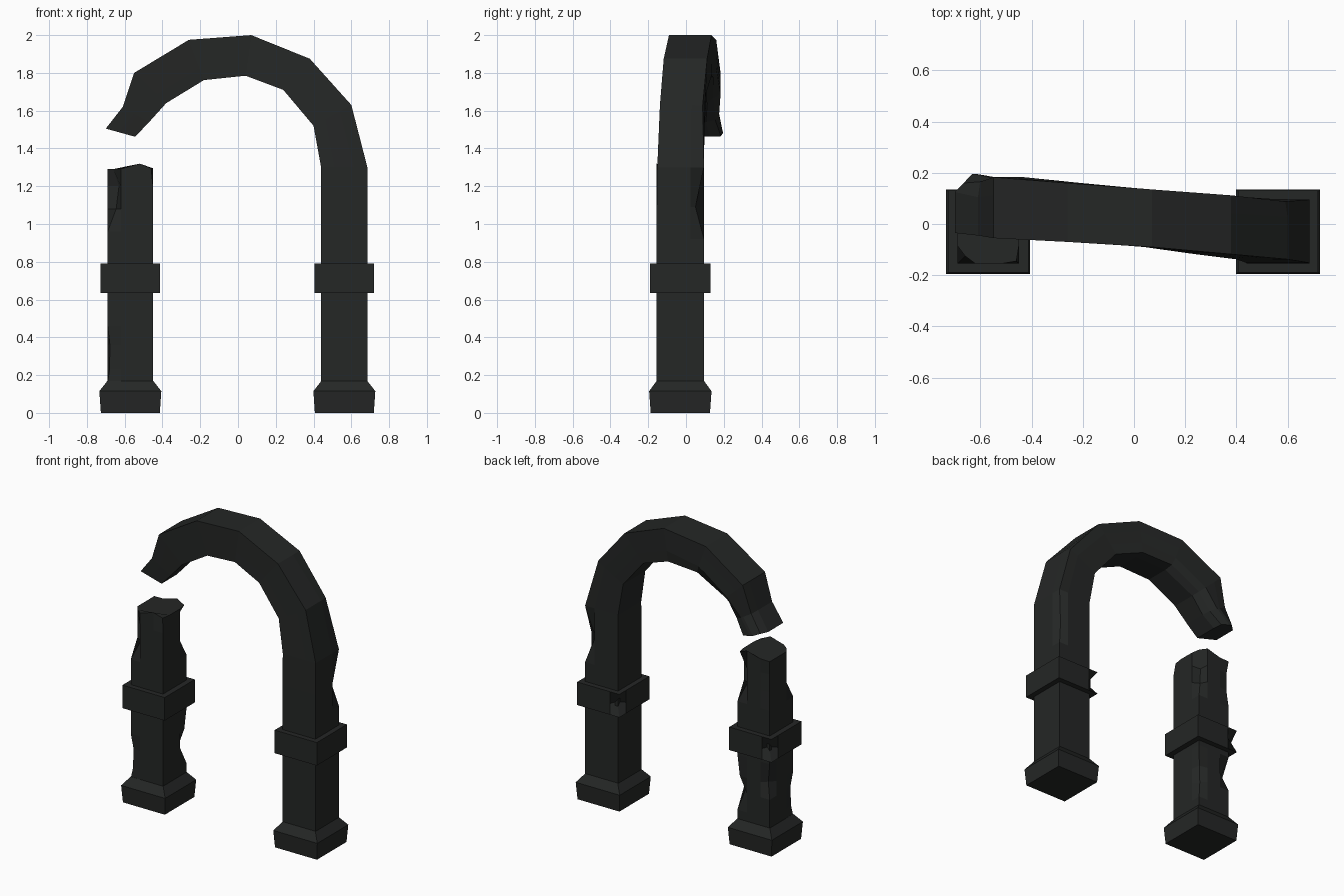
import bpy, bmesh

if "Cube" in bpy.data.objects:
    bpy.data.objects.remove(bpy.data.objects["Cube"])

stone = bpy.data.materials.new("dark_stone")
stone.diffuse_color = (0.018, 0.02, 0.019, 1)
stone.use_nodes = True
stone.node_tree.nodes["Principled BSDF"].inputs["Base Color"].default_value = stone.diffuse_color


def ring(o, i, y0, y1, chips=(0, 0, 0, 0), w=0.07):
    """Rectangular section from outer (x, z) to inner (x, z); each corner is
    flanked by two points so it can be chipped inward.
    Corner order: outer front, outer back, inner back, inner front."""
    lx = ((o[0] - i[0]) ** 2 + (o[1] - i[1]) ** 2) ** 0.5
    ly = y1 - y0

    def pt(a, b):  # a runs outer to inner, b runs front to back
        t = a / lx
        return (o[0] + (i[0] - o[0]) * t, y0 + b, o[1] + (i[1] - o[1]) * t)

    out = []
    for k, (ca, cb) in enumerate(((0, 0), (0, 1), (1, 1), (1, 0))):
        a, b = ca * lx, cb * ly
        sa, sb = 1 - 2 * ca, 1 - 2 * cb
        along_a, along_b = pt(a + sa * w, b), pt(a, b + sb * w)
        tip = pt(a + sa * chips[k], b + sb * chips[k])
        out += [along_a, tip, along_b] if k % 2 == 0 else [along_b, tip, along_a]
    return out


def loft(name, rings):
    bm = bmesh.new()
    loops = [[bm.verts.new(p) for p in r] for r in rings]
    n = len(loops[0])
    for a, b in zip(loops, loops[1:]):
        for k in range(n):
            bm.faces.new((a[k], a[(k + 1) % n], b[(k + 1) % n], b[k]))
    bm.faces.new(loops[0])
    bm.faces.new(loops[-1])
    bmesh.ops.recalc_face_normals(bm, faces=bm.faces)
    me = bpy.data.meshes.new(name)
    bm.to_mesh(me)
    bm.free()
    me.materials.append(stone)
    ob = bpy.data.objects.new(name, me)
    bpy.context.collection.objects.link(ob)


def level(xo, xi, z, y0=-0.155, y1=0.095, chips=(0, 0, 0, 0)):
    return ring((xo, z), (xi, z), y0, y1, chips)


# Bases and bands, one pair per pillar
for side, c, s, back in (("left", -0.57, -1, 1), ("right", 0.563, 1, 1)):
    loft(side + "_base", [
        level(c + s * h, c - s * h, z, -0.03 - d, -0.03 + d)
        for h, d, z in ((0.156, 0.157, 0), (0.164, 0.165, 0.115), (0.121, 0.125, 0.17))])
    # notch in the back left corner of each band
    notch = (0, 0.05, 0, 0) if s < 0 else (0, 0, 0.05, 0)
    loft(side + "_band", [
        level(c + s * 0.157, c - s * 0.157, z, -0.19, 0.13, ch)
        for z, ch in ((0.635, (0, 0, 0, 0)), (0.71, notch), (0.79, (0, 0, 0, 0)))])

# Broken left pillar, chipped around the neck
L = (-0.69, -0.45)
loft("left_pillar", [
    level(*L, 0.16),
    level(*L, 0.23, chips=(0.01, 0, 0, 0)),
    level(*L, 0.36, chips=(0.012, 0, 0.035, 0)),
    level(*L, 0.46, chips=(0, 0.035, 0.01, 0)),
    level(*L, 0.6),
    level(*L, 0.96),
    level(*L, 1.08, chips=(0.045, 0.01, 0.045, 0)),
    level(*L, 1.2, chips=(0.06, 0.01, 0.065, 0)),
    ring((-0.69, 1.29), (-0.45, 1.295), -0.155, 0.095, (0.03, 0, 0.01, 0.01)),
])
# uneven broken crest on the left pillar
top = bpy.data.objects["left_pillar"].data.vertices
for v in list(top)[-12:]:
    if -0.56 < v.co.x < -0.47:
        v.co.z += 0.026

# Right pillar running into the arch, which swings backward to a broken end
R = (0.685, 0.44)
loft("right_pillar_and_arch", [
    level(*R, 0.16),
    level(*R, 0.92),
    level(*R, 1.09, chips=(0, 0.045, 0, 0)),
    ring((0.685, 1.3), (0.44, 1.3), -0.152, 0.095),
    ring((0.60, 1.63), (0.40, 1.52), -0.138, 0.098, (0, 0.01, 0, 0)),
    ring((0.38, 1.875), (0.24, 1.71), -0.118, 0.112),
    ring((0.07, 2.0), (0.04, 1.785), -0.09, 0.135),
    ring((-0.26, 1.975), (-0.18, 1.762), -0.07, 0.16, (0, 0, 0.015, 0)),
    ring((-0.55, 1.80), (-0.38, 1.64), -0.055, 0.183, (0, 0, 0.04, 0)),
    ring((-0.61, 1.62), (-0.47, 1.54), -0.045, 0.175, (0, 0.01, 0.02, 0)),
    ring((-0.70, 1.505), (-0.545, 1.462), -0.035, 0.195, (0, 0.035, 0.01, 0)),
])
